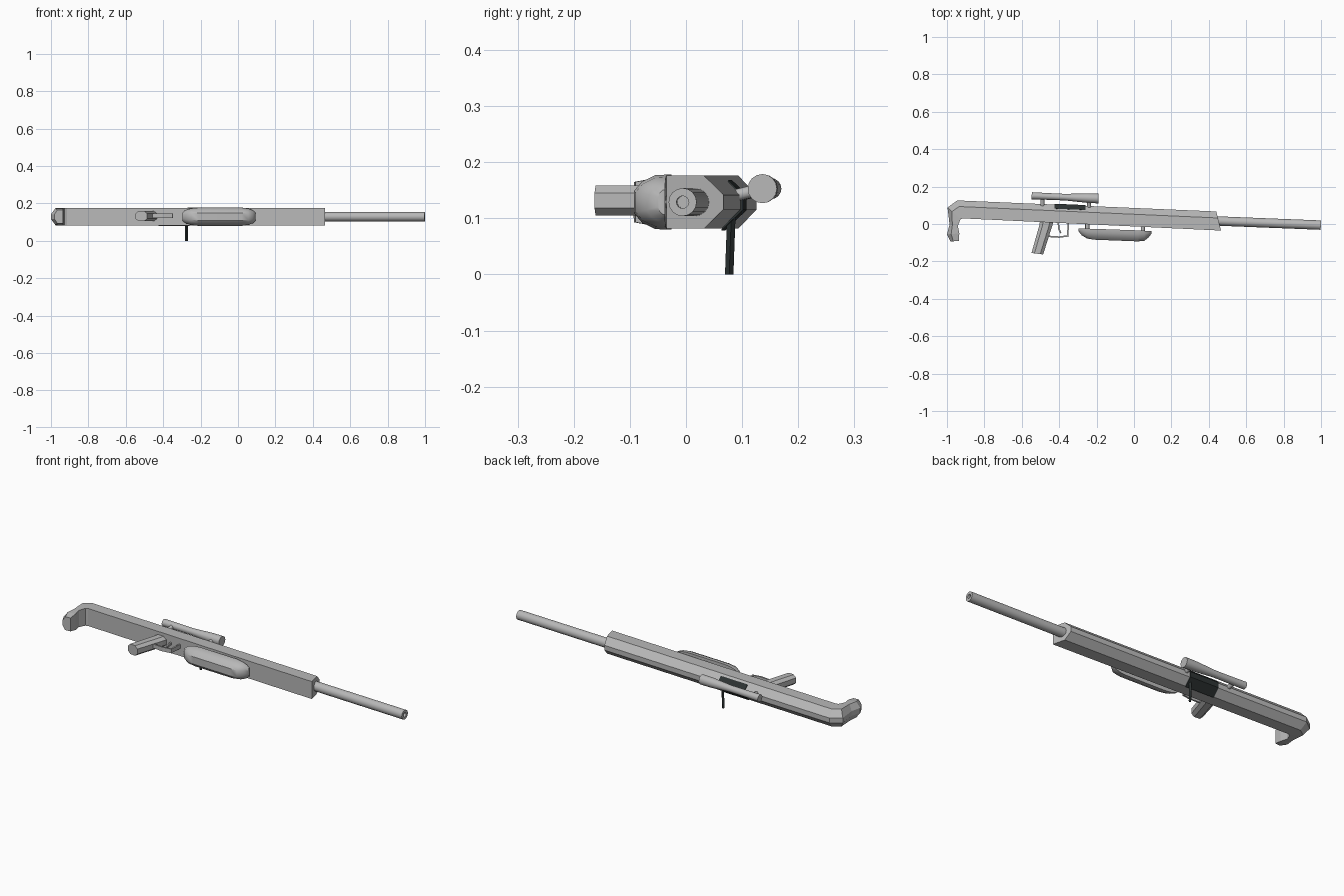
import bpy, bmesh, math
from mathutils import Vector

if "Cube" in bpy.data.objects:
    bpy.data.objects.remove(bpy.data.objects["Cube"])

ZC = 0.129   # mid-plane height of the rifle lying on its side


def material(name, rgb):
    m = bpy.data.materials.new(name)
    m.diffuse_color = (*rgb, 1)
    m.use_nodes = True
    m.node_tree.nodes["Principled BSDF"].inputs["Base Color"].default_value = m.diffuse_color
    return m


GREY = material("grey", (0.48, 0.48, 0.48))
DARK = material("dark_metal", (0.025, 0.032, 0.032))


def loft(name, rings, mat=GREY, smooth=None):
    """Skin a list of equal-length point rings and cap both ends."""
    bm = bmesh.new()
    vr = [[bm.verts.new(p) for p in r] for r in rings]
    n = len(vr[0])
    for a, b in zip(vr, vr[1:]):
        for i in range(n):
            j = (i + 1) % n
            bm.faces.new((a[i], a[j], b[j], b[i]))
    bm.faces.new(vr[0])
    bm.faces.new(vr[-1])
    bmesh.ops.recalc_face_normals(bm, faces=bm.faces)
    me = bpy.data.meshes.new(name)
    bm.to_mesh(me)
    bm.free()
    me.materials.append(mat)
    ob = bpy.data.objects.new(name, me)
    bpy.context.collection.objects.link(ob)
    if smooth:
        bpy.ops.object.select_all(action='DESELECT')
        ob.select_set(True)
        bpy.context.view_layer.objects.active = ob
        bpy.ops.object.shade_smooth_by_angle(angle=math.radians(smooth))
    return ob


def rod(name, a, b, stations, n=16, mat=GREY, smooth=40, turn=0.0):
    """Round part from a to b; stations are (fraction along, radius)."""
    a, b = Vector(a), Vector(b)
    d = (b - a).normalized()
    u = d.orthogonal().normalized()
    v = d.cross(u)
    rings = []
    for t, r in stations:
        c = a.lerp(b, t)
        rings.append([c + r * (math.cos(k) * u + math.sin(k) * v)
                      for k in (turn + math.tau * i / n for i in range(n))])
    return loft(name, rings, mat, smooth)


# Body and butt: one section, chamfered on the outer side, swept round the corner
def body_ring(inner, outer, h=0.047, shoulder=0.66, flat=0.013):
    i, o = Vector(inner), Vector(outer)
    s = i.lerp(o, shoulder)
    return [(p.x, p.y, ZC + z) for p, z in
            ((i, -h), (s, -h), (o, -flat), (o, flat), (s, h), (i, h))]


loft("body_and_stock", [
    body_ring((0.465, -0.035), (0.44, 0.067)),
    body_ring((-0.915, 0.03), (-0.945, 0.126)),
    body_ring((-0.928, 0.025), (-0.997, 0.088)),
    body_ring((-0.942, -0.01), (-0.986, -0.003), 0.045),
    body_ring((-0.934, -0.05), (-1.0, -0.056), 0.043),
    body_ring((-0.936, -0.09), (-0.981, -0.094), 0.036),
])

# Barrel with bored muzzle
rod("barrel", (0.42, 0.017, ZC), (0.999, -0.006, ZC),
    [(0, 0.025), (1, 0.025), (1, 0.011), (0.93, 0.011)])


# Foregrip: rounded trough shape hung below the body
def foregrip_ring(x, top, bottom, h):
    side = [(top, h), (top + (bottom - top) * 0.35, h * 0.98),
            (top + (bottom - top) * 0.75, h * 0.75), (bottom, h * 0.4)]
    return ([(x, y, ZC + z) for y, z in side]
            + [(x, y, ZC - z) for y, z in reversed(side)])


loft("foregrip", [foregrip_ring(*r) for r in (
    (-0.297, -0.024, -0.038, 0.022), (-0.28, -0.024, -0.06, 0.036),
    (-0.25, -0.025, -0.078, 0.045), (-0.21, -0.026, -0.084, 0.049),
    (0.02, -0.034, -0.093, 0.049), (0.055, -0.036, -0.09, 0.044),
    (0.08, -0.037, -0.07, 0.035), (0.094, -0.037, -0.05, 0.022))], smooth=35)
for i, x in enumerate((-0.25, 0.047)):
    rod(f"foregrip_mount_{i + 1}", (x, 0.01, ZC), (x, -0.045, ZC),
        [(0, 0.011), (1, 0.011)], 10)


# Pistol grip: raked block with chamfered corners
def grip_ring(x0, y0, x1, y1, h=0.027, c=0.25):
    a, b = Vector((x0, y0)), Vector((x1, y1))
    return [(*a.lerp(b, t), ZC + 0.003 + s * h) for t, s in
            ((0, -0.5), (c, -1), (1 - c, -1), (1, -0.5),
             (1, 0.5), (1 - c, 1), (c, 1), (0, 0.5))]


loft("pistol_grip", [
    grip_ring(-0.502, 0.02, -0.43, 0.02),
    grip_ring(-0.507, -0.01, -0.437, -0.01),
    grip_ring(-0.548, -0.155, -0.486, -0.163)])


# Trigger guard and trigger: flat strips following short paths
def strip(name, path, half_z):
    for k, (a, b) in enumerate(zip(path, path[1:])):
        a, b = Vector(a), Vector(b)
        d = (b - a).normalized() * 0.004
        s = Vector((-d.y, d.x))
        a, b = a - d, b + d
        loft(f"{name}_{k + 1}", [[(*(p + s * i), ZC + 0.005 + j * half_z)
             for i, j in ((-1, -1), (1, -1), (1, 1), (-1, 1))] for p in (a, b)])


strip("trigger_guard", [(-0.46, -0.066), (-0.40, -0.07), (-0.355, -0.064),
                        (-0.35, 0.01)], 0.011)
strip("trigger", [(-0.405, 0.01), (-0.402, -0.025), (-0.393, -0.045)], 0.006)

# Scope with flared front and two posts leaning out from the body
rod("scope", (-0.547, 0.151, 0.153), (-0.19, 0.136, 0.153),
    [(0, 0.019), (0.22, 0.018), (0.5, 0.0175), (0.82, 0.025), (1, 0.026)])
for i, (x, y) in enumerate(((-0.49, 0.148), (-0.24, 0.138))):
    rod(f"scope_post_{i + 1}", (x, 0.085, 0.14), (x, y, 0.153),
        [(0, 0.011), (1, 0.011)], 10)


# Ejection port: thin dark cover over the top flat and chamfers
def port_ring(x):
    y = 0.126 - 0.058 * (x + 0.945) / 1.385
    return [(x, y - 0.034, ZC - 0.0505), (x, y + 0.004, ZC - 0.014),
            (x, y + 0.004, ZC + 0.014), (x, y - 0.022, ZC + 0.039)]


loft("ejection_port", [port_ring(-0.425), port_ring(-0.26)], DARK)

# Bolt handle: thin square bar reaching down to the ground
rod("bolt_handle", (-0.276, 0.081, 0.11), (-0.276, 0.077, 0.0),
    [(0, 0.0075), (1, 0.0075)], 4, DARK, None, math.pi / 4)
